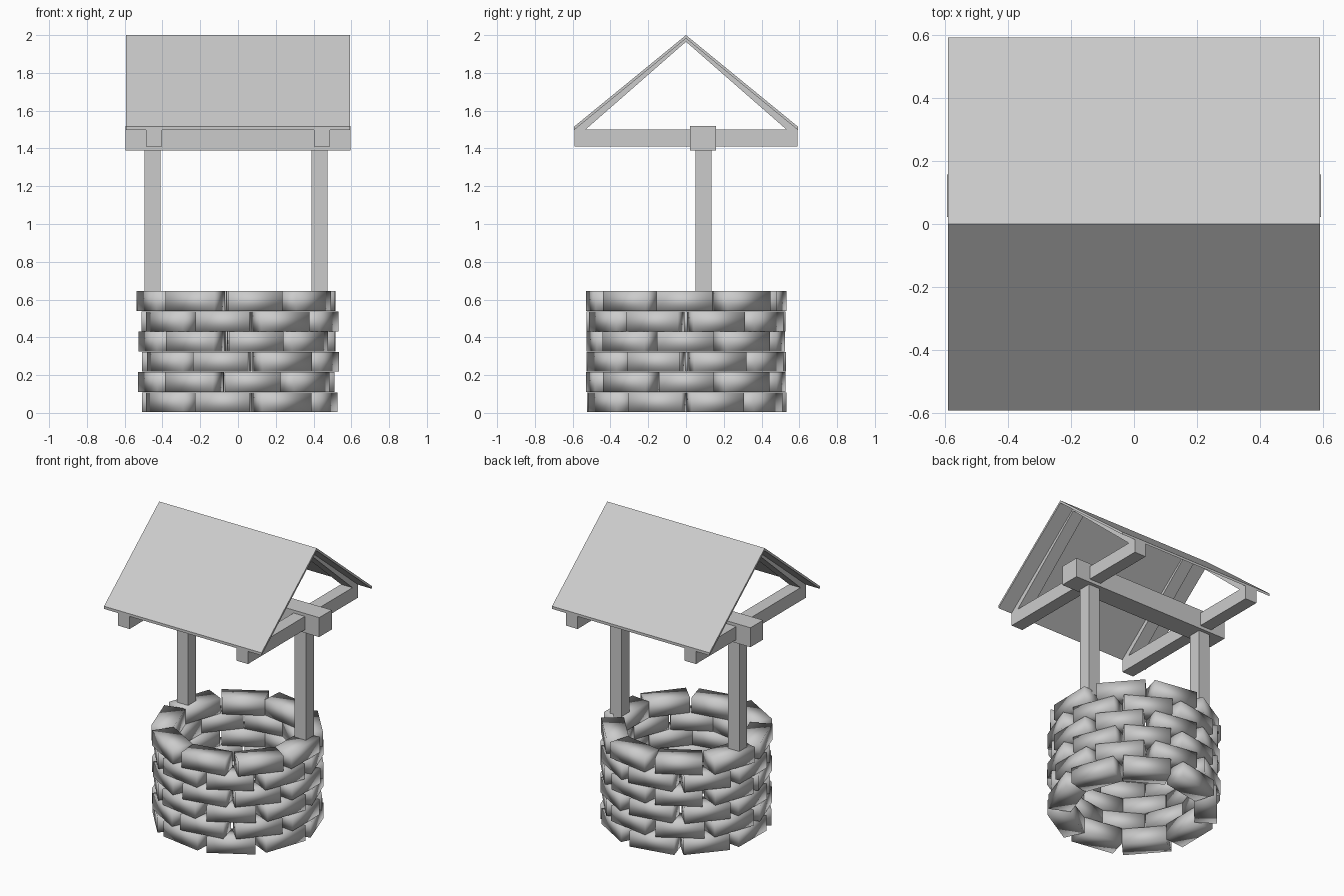
import bpy, bmesh, math, random
from mathutils import Matrix, Vector

if "Cube" in bpy.data.objects:
    bpy.data.objects.remove(bpy.data.objects["Cube"])

random.seed(4)


def finish(name, bm, smooth=False):
    bmesh.ops.recalc_face_normals(bm, faces=bm.faces[:])
    me = bpy.data.meshes.new(name)
    bm.to_mesh(me)
    bm.free()
    for p in me.polygons:
        p.use_smooth = smooth
    ob = bpy.data.objects.new(name, me)
    bpy.context.collection.objects.link(ob)
    return ob


def box(name, lo, hi):
    lo, hi = Vector(lo), Vector(hi)
    bm = bmesh.new()
    size = hi - lo
    bmesh.ops.create_cube(bm, size=1, matrix=Matrix.Translation((lo + hi) / 2)
                          @ Matrix.Diagonal((*size, 1)))
    return finish(name, bm)


def extrude_yz(name, loops, x0, x1):
    """Sweep quads given in the y/z plane along x."""
    bm = bmesh.new()
    for pts in loops:
        a = [bm.verts.new((x0, y, z)) for y, z in pts]
        b = [bm.verts.new((x1, y, z)) for y, z in pts]
        bm.faces.new(a)
        bm.faces.new(b)
        for i in range(len(pts)):
            j = (i + 1) % len(pts)
            bm.faces.new((a[i], a[j], b[j], b[i]))
    return finish(name, bm)


# Stone wall: six staggered courses of nine blocks
ROWS, COUNT = 6, 9
H = 0.107
bm = bmesh.new()
for row in range(ROWS):
    for i in range(COUNT):
        ang = 2 * math.pi * (i + (0.5 if row % 2 == 0 else 0)) / COUNT
        ang += math.radians(random.uniform(-1, 1))
        outer = 0.51 + random.uniform(-0.006, 0.006)
        m = (Matrix.Rotation(ang, 4, 'Z')
             @ Matrix.Translation((outer - 0.07, 0, 0.003 + H * (row + 0.5)))
             @ Matrix.Diagonal((0.14, random.uniform(0.29, 0.305), H - 0.002, 1)))
        stone = bmesh.ops.create_cube(bm, size=1)["verts"]
        for v in stone:
            if v.co.x < 0:           # narrower towards the shaft
                v.co.y *= 0.9
            v.co = m @ v.co
finish("stone_wall", bm, smooth=True)

# Posts
box("left_post", (-0.495, 0.05, 0.62), (-0.41, 0.135, 1.39))
box("right_post", (0.39, 0.05, 0.62), (0.475, 0.135, 1.39))

# Long cross beam
box("cross_beam", (-0.595, 0.022, 1.388), (0.595, 0.158, 1.52))

# Triangular roof frames: a joist and two rafters each
joist = [(-0.59, 1.41), (0.59, 1.41), (0.59, 1.5), (-0.59, 1.5)]
rafters = [[(s * 0.59, 1.5), (0, 1.985), (0, 1.965), (s * 0.532, 1.5)]
           for s in (-1, 1)]
for side, x in (("left", -0.445), ("right", 0.445)):
    extrude_yz(side + "_roof_frame", [joist] + rafters, x - 0.043, x + 0.043)

# Roof panels
for name, s in (("front_roof_panel", -1), ("back_roof_panel", 1)):
    extrude_yz(name, [[(0, 2.0), (s * 0.593, 1.515),
                       (s * 0.593, 1.497), (0, 1.982)]], -0.592, 0.592)
